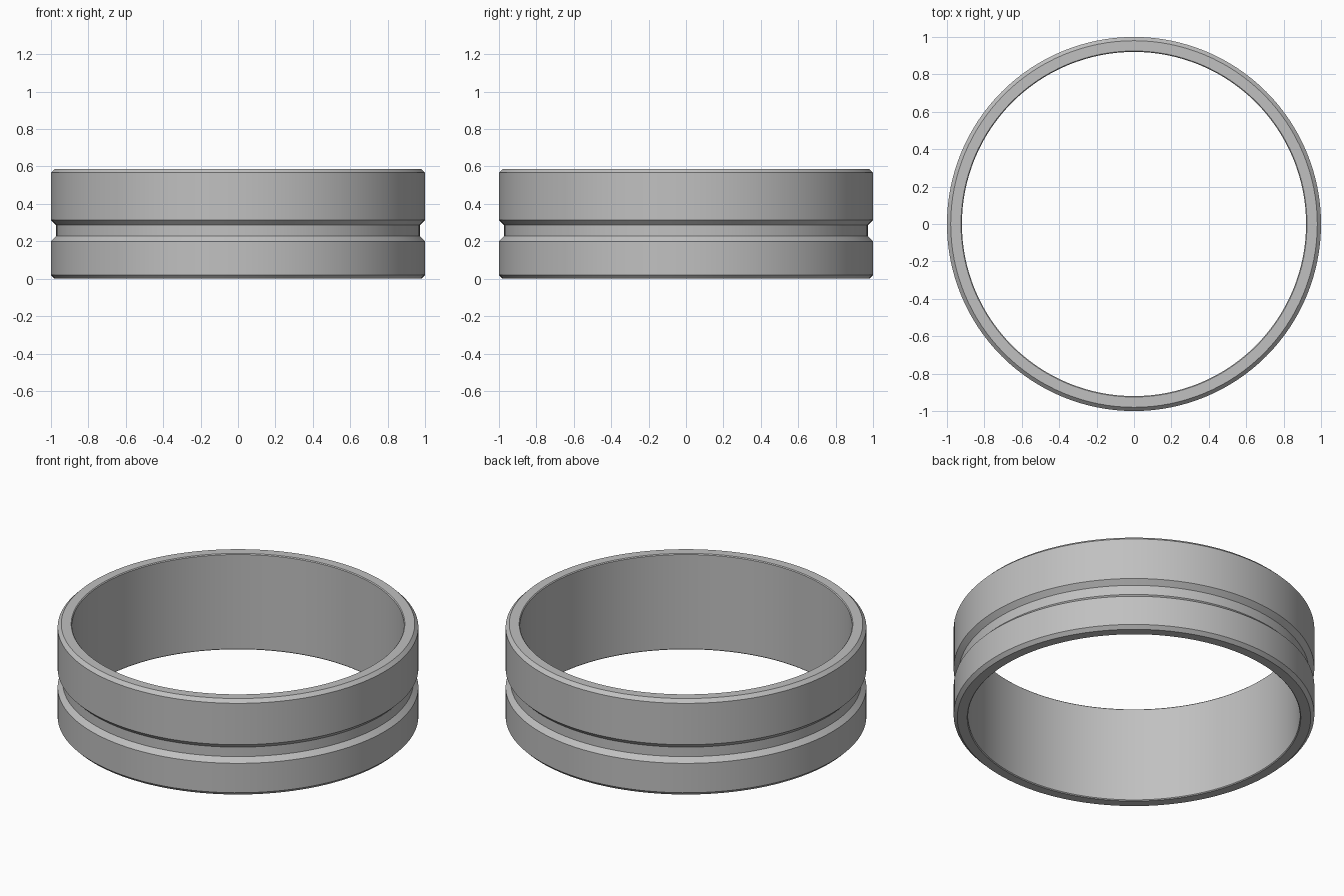
import bpy, bmesh, math
from mathutils import Matrix

cube = bpy.data.objects.get("Cube")
if cube:
    bpy.data.objects.remove(cube, do_unlink=True)

# Brushed grey metal
metal = bpy.data.materials.new("grey_metal")
metal.use_nodes = True
grey = (0.53, 0.53, 0.53, 1)
metal.diffuse_color = grey
metal.node_tree.nodes["Principled BSDF"].inputs["Base Color"].default_value = grey

OUTER, INNER, GROOVE, HEIGHT = 1.0, 0.92, 0.972, 0.587
CHAMFER, EASE = 0.02, 0.005
SIDES = 128

# Closed cross-section (radius, height): chamfered rims and one outer groove
profile = [
    (INNER + EASE, 0), (OUTER - CHAMFER, 0), (OUTER, CHAMFER),
    (OUTER, 0.2), (GROOVE, 0.228), (GROOVE, 0.286), (OUTER, 0.314),
    (OUTER, HEIGHT - CHAMFER), (OUTER - CHAMFER, HEIGHT),
    (INNER + EASE, HEIGHT), (INNER, HEIGHT - EASE), (INNER, EASE),
]

# Sweep the section around the vertical axis
bm = bmesh.new()
rings = []
for i in range(SIDES):
    turn = Matrix.Rotation(math.tau * i / SIDES, 3, "Z")
    rings.append([bm.verts.new(turn @ bm.verts.new((r, 0, z)).co) for r, z in profile])
bmesh.ops.delete(bm, geom=[v for v in bm.verts if v not in {w for ring in rings for w in ring}],
                 context="VERTS")
count = len(profile)
for i in range(SIDES):
    a, b = rings[i], rings[(i + 1) % SIDES]
    for j in range(count):
        k = (j + 1) % count
        bm.faces.new((a[j], b[j], b[k], a[k]))
bmesh.ops.recalc_face_normals(bm, faces=bm.faces)
mesh = bpy.data.meshes.new("grooved_ring")
bm.to_mesh(mesh)
bm.free()
mesh.materials.append(metal)

ring = bpy.data.objects.new("grooved_ring", mesh)
bpy.context.collection.objects.link(ring)
bpy.ops.object.select_all(action="DESELECT")
ring.select_set(True)
bpy.context.view_layer.objects.active = ring
bpy.ops.object.shade_smooth_by_angle(angle=math.radians(25))
